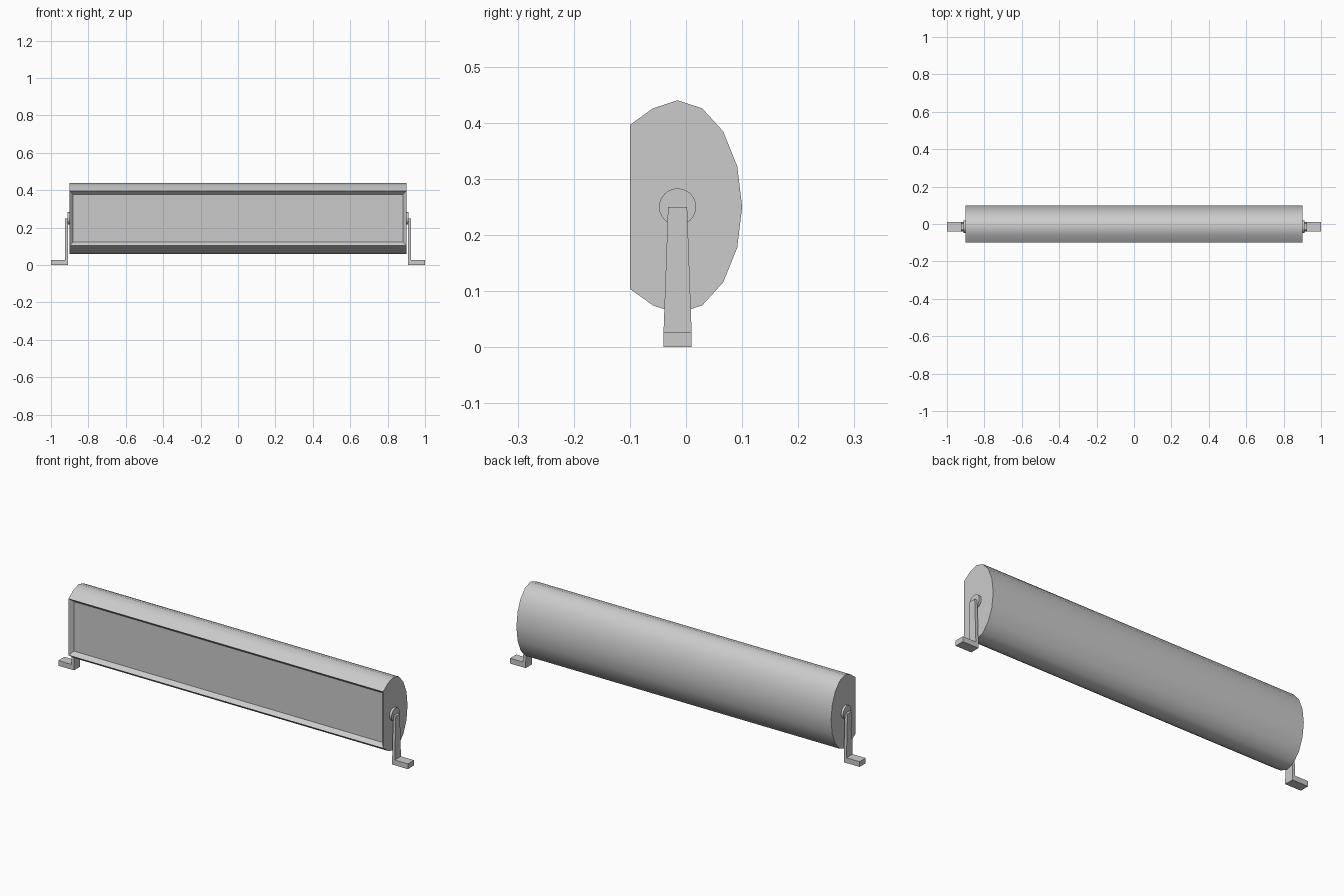
import bpy, bmesh, math
from mathutils import Matrix

if "Cube" in bpy.data.objects:
    bpy.data.objects.remove(bpy.data.objects["Cube"])

CY, CZ = -0.015, 0.25   # pivot axis


def finish(name, bm, smooth=None):
    bmesh.ops.recalc_face_normals(bm, faces=bm.faces)
    me = bpy.data.meshes.new(name)
    bm.to_mesh(me)
    bm.free()
    ob = bpy.data.objects.new(name, me)
    bpy.context.collection.objects.link(ob)
    if smooth:
        bpy.ops.object.select_all(action='DESELECT')
        ob.select_set(True)
        bpy.context.view_layer.objects.active = ob
        bpy.ops.object.shade_smooth_by_angle(angle=math.radians(smooth))
    return ob


def loft(bm, a, b):
    """Side faces between two matching vertex loops."""
    n = len(a)
    return [bm.faces.new((a[i], a[(i + 1) % n], b[(i + 1) % n], b[i])) for i in range(n)]


# Housing: elliptical cross-section with a flat front
bm = bmesh.new()
angles = [math.radians(22.5 * k) for k in range(-5, 6)]
profile = [(CY + 0.115 * math.cos(a), CZ + 0.19 * math.sin(a)) for a in angles]
profile = [(-0.1, 0.104)] + profile + [(-0.1, 0.396)]
left, right = ([bm.verts.new((x, y, z)) for y, z in profile] for x in (-0.9, 0.9))
sides = loft(bm, left, right)
bm.faces.new(left)
bm.faces.new(right)
bmesh.ops.recalc_face_normals(bm, faces=bm.faces)
# Recessed front panel with sloping rim
panel = sides[-1]
bmesh.ops.inset_region(bm, faces=[panel], thickness=0.018, use_even_offset=True)
bmesh.ops.translate(bm, verts=panel.verts, vec=(0, 0.02, 0))
finish("lamp_housing", bm, 40)

for side, s in (("left", -1), ("right", 1)):
    # Pivot disc on the end cap
    bm = bmesh.new()
    bmesh.ops.create_cone(bm, cap_ends=True, segments=24, radius1=0.033, radius2=0.033,
                          depth=0.014,
                          matrix=Matrix.Translation((s * 0.905, CY, CZ)) @ Matrix.Rotation(math.pi / 2, 4, 'Y'))
    finish(side + "_pivot", bm, 30)

    # L-shaped bracket: tapered arm and outward foot
    bm = bmesh.new()
    outline = [(0.91, 0), (1, 0), (1, 0.027), (0.925, 0.027),
               (0.925, 0.25), (0.91, 0.25), (0.91, 0.027)]
    loops = []
    for d in (-1, 1):
        vs = [bm.verts.new((s * x, CY + d * (0.017 if z > 0.1 else 0.025), z)) for x, z in outline]
        bm.faces.new([vs[i] for i in (0, 1, 2, 3, 6)])
        bm.faces.new([vs[i] for i in (6, 3, 4, 5)])
        loops.append(vs)
    loft(bm, *loops)
    finish(side + "_bracket", bm)
